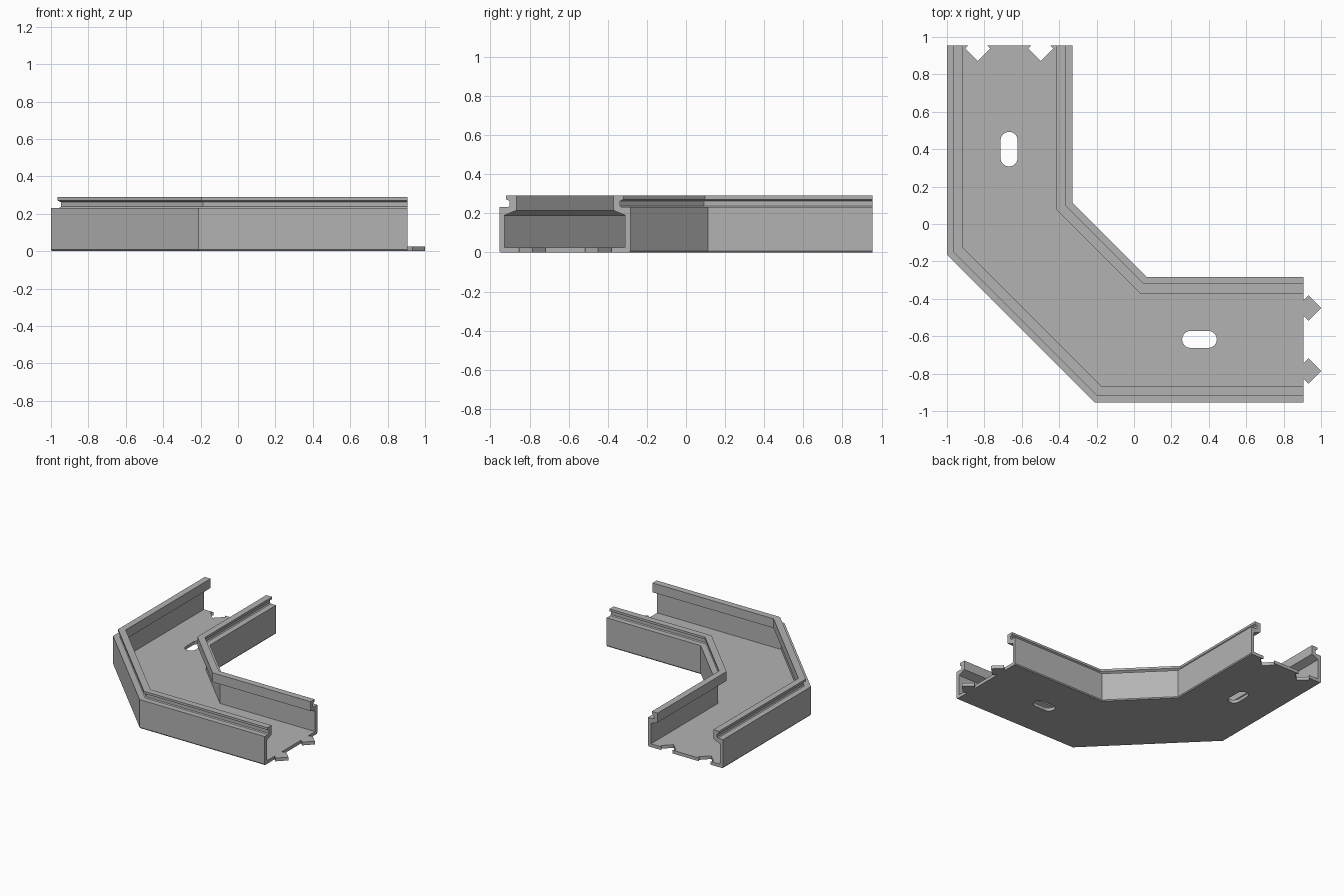
import bpy, bmesh, math
from mathutils import Vector

cube = bpy.data.objects.get("Cube")
if cube:
    bpy.data.objects.remove(cube, do_unlink=True)

grey = bpy.data.materials.new("plastic_grey")
grey.use_nodes = True
colour = (0.45, 0.45, 0.45, 1)
grey.diffuse_color = colour
grey.node_tree.nodes["Principled BSDF"].inputs["Base Color"].default_value = colour

WIDTH, FLOOR, END_X, END_Y = 0.671, 0.026, 0.907, 0.955


def finish(bm, name):
    bmesh.ops.recalc_face_normals(bm, faces=bm.faces)
    mesh = bpy.data.meshes.new(name)
    bm.to_mesh(mesh)
    bm.free()
    mesh.materials.append(grey)
    obj = bpy.data.objects.new(name, mesh)
    bpy.context.collection.objects.link(obj)
    return obj


def prism(name, outline, z0, z1):
    bm = bmesh.new()
    face = bm.faces.new([bm.verts.new((x, y, z0)) for x, y in outline])
    ext = bmesh.ops.extrude_face_region(bm, geom=[face])
    for v in ext["geom"]:
        if isinstance(v, bmesh.types.BMVert):
            v.co.z = z1
    return finish(bm, name)


def sweep(name, section, path):
    # mitred sweep; section x is the distance inwards from the path
    path = [Vector(p) for p in path]
    dirs = [(b - a).normalized() for a, b in zip(path, path[1:])]
    normals = [Vector((-d.y, d.x)) for d in dirs]
    bm = bmesh.new()
    rings = []
    for i, p in enumerate(path):
        a, b = normals[max(i - 1, 0)], normals[min(i, len(normals) - 1)]
        mitre = (a + b) / (1 + a.dot(b))
        rings.append([bm.verts.new((*(p + mitre * s), z)) for s, z in section])
    n = len(section)
    for r, q in zip(rings, rings[1:]):
        for i in range(n):
            j = (i + 1) % n
            bm.faces.new((r[i], r[j], q[j], q[i]))
    bm.faces.new(rings[0])
    bm.faces.new(rings[-1])
    return finish(bm, name)


def slot(cx, cy, half_len, radius, angle):
    pts = []
    for side in (1, -1):
        for k in range(9):
            a = math.pi * (k / 8 - 0.5)
            x = side * (half_len - radius + radius * math.cos(a))
            y = side * radius * math.sin(a)
            pts.append((cx + x * math.cos(angle) - y * math.sin(angle),
                        cy + x * math.sin(angle) + y * math.cos(angle)))
    return pts


# Channel: one wall section, mirrored to the other wall and joined by the floor
wall = [(0.027, FLOOR), (0.027, 0.19), (0.087, 0.215), (0.087, 0.29),
        (0.035, 0.29), (0.035, 0.272), (0.053, 0.262), (0.053, 0.238),
        (0.045, 0.232), (0, 0.232), (0, 0.008), (0.006, 0)]
section = wall + [(WIDTH - s, z) for s, z in reversed(wall)]
path = [(-1, END_Y), (-1, -0.165), (-0.21, -0.955), (END_X, -0.955)]
channel = sweep("channel_elbow", section, path)

# Floor openings: two mounting slots and two diamond sockets
cutters = [prism("slot_cutter", slot(-0.668, 0.40, 0.093, 0.046, math.pi / 2), -0.1, 0.1),
           prism("slot_cutter", slot(0.35, -0.617, 0.093, 0.046, 0), -0.1, 0.1)]
h = 0.067
for cx in (-0.836, -0.499):
    cy = 0.938
    diamond = [(cx - h, cy), (cx, cy - h), (cx + h, cy), (cx, cy + h)]
    cutters.append(prism("socket_cutter", diamond, -0.1, 0.1))

bpy.context.view_layer.objects.active = channel
for cutter in cutters:
    mod = channel.modifiers.new("cut", 'BOOLEAN')
    mod.operation, mod.solver, mod.object = 'DIFFERENCE', 'EXACT', cutter
    bpy.ops.object.modifier_apply(modifier=mod.name)
    bpy.data.objects.remove(cutter, do_unlink=True)

# Diamond locking tabs, cut off flush with the channel end
for label, cy in (("front", -0.786), ("back", -0.449)):
    cx = 1 - h
    neck = h - (cx - END_X)
    tab = [(END_X, cy - neck), (cx, cy - h), (1, cy), (cx, cy + h), (END_X, cy + neck)]
    prism(label + "_locking_tab", tab, 0, FLOOR)
